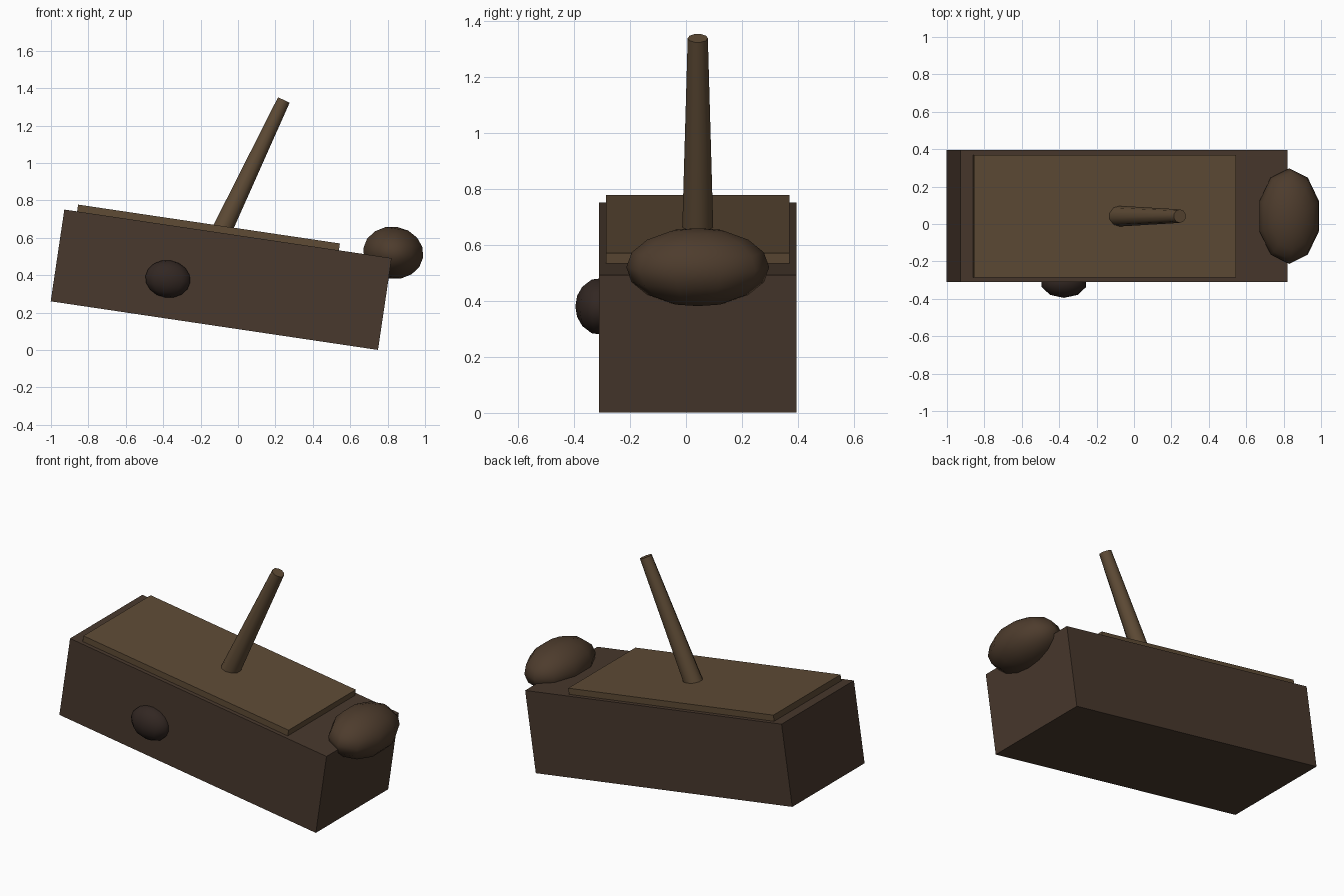
import bpy, math
from mathutils import Matrix, Vector

if "Cube" in bpy.data.objects:
    bpy.data.objects.remove(bpy.data.objects["Cube"])

TILT = math.radians(8.45)
FRAME = Matrix.Translation((-0.09, 0.042, 0.376)) @ Matrix.Rotation(TILT, 4, 'Y')


def material(name, rgb):
    m = bpy.data.materials.new(name)
    m.diffuse_color = (*rgb, 1)
    m.use_nodes = True
    m.node_tree.nodes["Principled BSDF"].inputs["Base Color"].default_value = m.diffuse_color
    return m


dark = material("dark_wood", (0.065, 0.040, 0.026))
light = material("light_wood", (0.112, 0.070, 0.036))
knob_mat = material("knob_wood", (0.032, 0.020, 0.016))
burl = material("burl_wood", (0.075, 0.045, 0.026))


def finish(name, matrix, mat, smooth=False):
    ob = bpy.context.object
    ob.name = name
    ob.matrix_world = matrix
    ob.data.materials.append(mat)
    if smooth:
        bpy.ops.object.shade_smooth_by_angle(angle=math.radians(50))
    return ob


def box(name, loc, size, mat):
    bpy.ops.mesh.primitive_cube_add(size=1)
    finish(name, FRAME @ Matrix.Translation(loc) @ Matrix.Diagonal((*size, 1)), mat)


def ball(name, world, radii, mat):
    bpy.ops.mesh.primitive_uv_sphere_add(segments=10, ring_count=8, radius=1)
    m = Matrix.Translation(world) @ Matrix.Rotation(TILT, 4, 'Y') @ Matrix.Diagonal((*radii, 1))
    finish(name, m, mat, True)


# tilted block and the plate set into its top
box("block", (0, 0, 0), (1.769, 0.705, 0.496), dark)
box("top_plate", (-0.108, 0, 0.255), (1.415, 0.655, 0.06), light)

# leaning tapered handle
base, tip = Vector((-0.105, 0.042, 0.60)), Vector((0.245, 0.042, 1.337))
axis = tip - base
bpy.ops.mesh.primitive_cone_add(vertices=10, radius1=0.057, radius2=0.036, depth=axis.length)
rot = Matrix.Rotation(math.atan2(axis.x, axis.z), 4, 'Y')
finish("handle", Matrix.Translation((base + tip) / 2) @ rot, light, True)

# rounded lump on the end, small knob on the front
ball("end_lump", (0.83, 0.042, 0.52), (0.17, 0.255, 0.14), burl)
ball("front_knob", (-0.375, -0.31, 0.38), (0.127, 0.085, 0.10), knob_mat)
